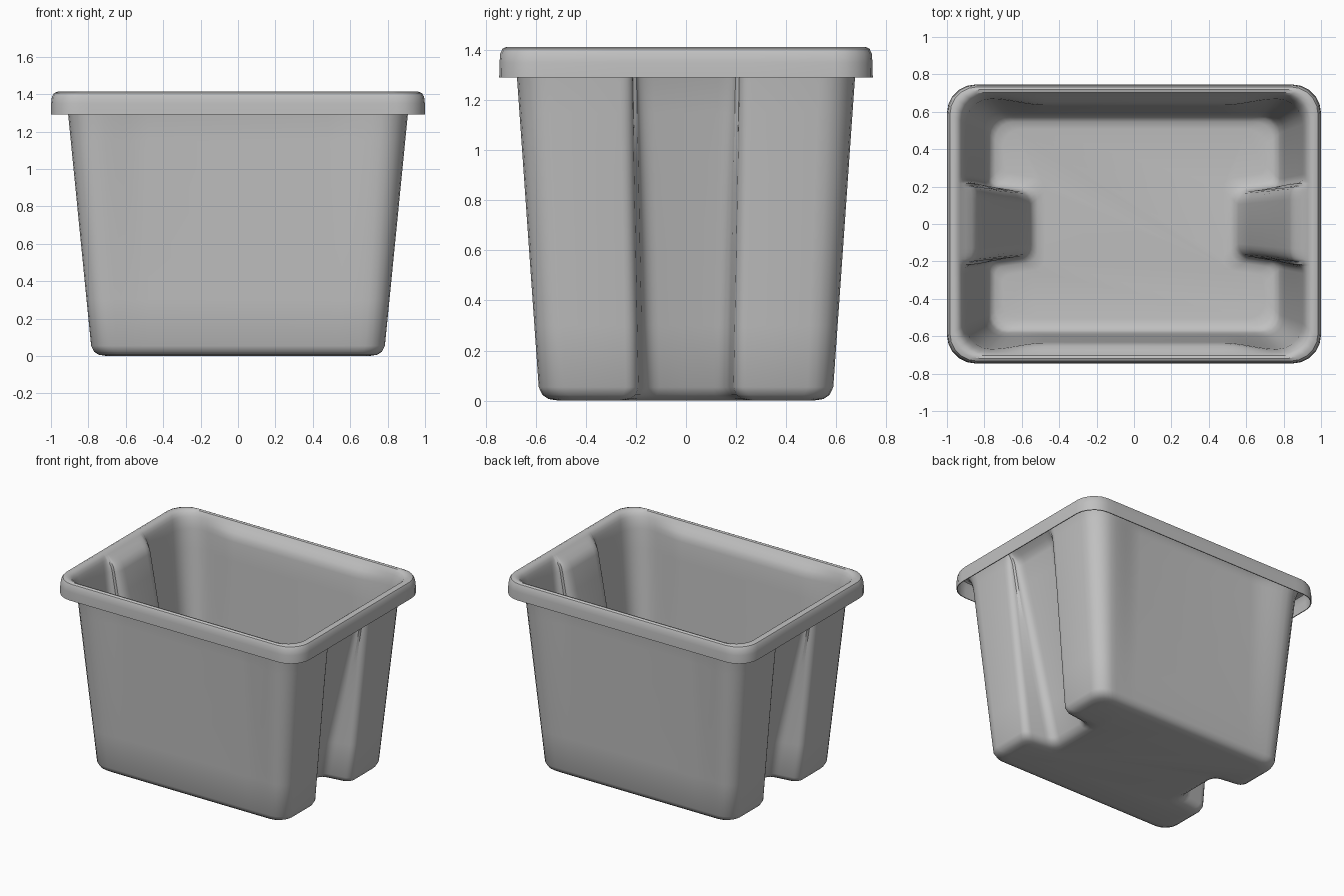
import bpy
import bmesh
from math import sin, cos, pi

cube = bpy.data.objects.get("Cube")
if cube:
    bpy.data.objects.remove(cube, do_unlink=True)

grey = bpy.data.materials.new("grey_plastic")
grey.use_nodes = True
colour = (0.53, 0.53, 0.53, 1)
grey.diffuse_color = colour
grey.node_tree.nodes["Principled BSDF"].inputs["Base Color"].default_value = colour

SEG = 5
ARC = [i * pi / 2 / SEG for i in range(SEG + 1)]


def lerp(a, b, t):
    return a + (b - a) * t


def outline(hx, hy, rc, notch_x, half_w, recess):
    """Closed plan outline: rounded box, notched ends, shallow long-side recess."""
    depth = hx - notch_x
    ri, ro = min(0.07, depth * 0.45), min(0.05, depth * 0.45)
    q = [(notch_x, 0)]
    # inner fillet of the notch, then its outer lip
    q += [(notch_x + ri * (1 - cos(a)), half_w - 0.07 * (1 - sin(a))) for a in ARC]
    q += [(hx - ro * (1 - sin(a)), half_w + 0.015 + 0.05 * (1 - cos(a))) for a in ARC]
    # box corner
    q += [(hx - rc * (1 - cos(a)), hy - rc * (1 - sin(a))) for a in ARC]
    # long side easing into the recess
    for i in range(1, 7):
        t = i / 6
        q.append((lerp(hx - rc, 0.48, t), hy - recess * t * t * (3 - 2 * t)))
    q.append((0, hy - recess))
    # mirror the quarter to a half, then to the whole outline
    half = q + [(-x, y) for x, y in reversed(q[:-1])]
    return half + [(x, -y) for x, y in reversed(half[1:-1])]


def wall(z, inset=0.0):
    """Tapered wall section at height z."""
    t = (z - 0.05) / 1.24
    return (z, outline(lerp(0.782, 0.905, t) - inset, lerp(0.585, 0.672, t) - inset,
                       lerp(0.1, 0.14, t), lerp(0.56, 0.835, t) - inset,
                       lerp(0.175, 0.2, t) + inset, max(0, 0.034 * t)))


def rim(z, hx, hy, rc, notch=0.0, recess=0.0):
    return (z, outline(hx, hy, rc, hx - notch, 0.2, recess))


# sections from the floor up the wall, over the rim and down the skirt
sections = [wall(0.003, 0.075), wall(0.009, 0.035), wall(0.025, 0.012), wall(0.055)]
sections += [wall(z) for z in (0.3, 0.6, 0.9, 1.15, 1.29)]
sections += [
    rim(1.32, 0.909, 0.676, 0.14, 0.062, 0.032),
    rim(1.345, 0.914, 0.681, 0.14, 0.045, 0.024),
    rim(1.37, 0.92, 0.688, 0.14, 0.02, 0.010),
    rim(1.392, 0.93, 0.696, 0.14),
    rim(1.406, 0.945, 0.705, 0.14),
    rim(1.41, 0.965, 0.718, 0.14),
    rim(1.403, 0.982, 0.731, 0.145),
    rim(1.385, 0.992, 0.739, 0.15),
    rim(1.35, 0.996, 0.742, 0.15),
    rim(1.29, 0.997, 0.743, 0.15),
]

bm = bmesh.new()
rings = [[bm.verts.new((x, y, z)) for x, y in pts] for z, pts in sections]
bm.faces.new(rings[0])
for low, high in zip(rings, rings[1:]):
    n = len(low)
    for i in range(n):
        j = (i + 1) % n
        bm.faces.new((low[j], low[i], high[i], high[j]))
mesh = bpy.data.meshes.new("storage_tub")
bm.to_mesh(mesh)
bm.free()
mesh.materials.append(grey)
tub = bpy.data.objects.new("storage_tub", mesh)
bpy.context.collection.objects.link(tub)

# thin moulded shell
shell = tub.modifiers.new("shell", "SOLIDIFY")
shell.thickness = 0.006
shell.offset = 0

bpy.context.view_layer.objects.active = tub
tub.select_set(True)
bpy.ops.object.modifier_apply(modifier="shell")
bpy.ops.object.shade_smooth_by_angle(angle=0.6)
